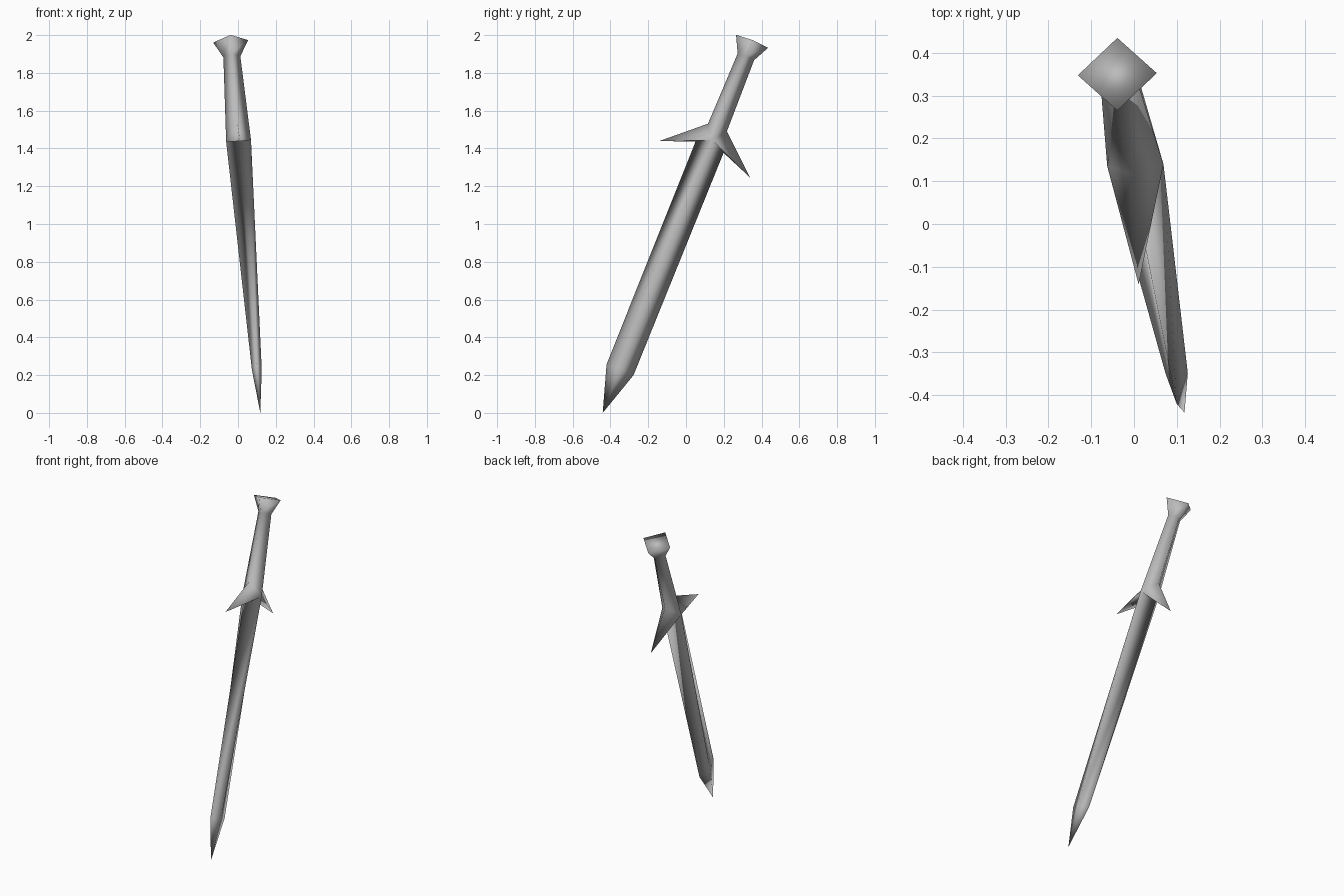
import bpy
import bmesh
from mathutils import Matrix, Vector

if "Cube" in bpy.data.objects:
    bpy.data.objects.remove(bpy.data.objects["Cube"], do_unlink=True)

# Sword frame: origin at the blade tip, long axis towards the pommel
tip = Vector((0.118, -0.441, 0.0))
axis = (Vector((-0.039, 0.35, 1.967)) - tip).normalized()
wide = Vector((0, axis.z, -axis.y)).normalized()   # across the blade
thick = wide.cross(axis)                           # through the blade
frame = Matrix((thick, wide, axis)).transposed()

bm = bmesh.new()


def point(t, w, s):
    return bm.verts.new(tip + frame @ Vector((t, w, s)))


def diamond(half_w, half_t, s, ridges=None):
    """Four-point ring; ridge points can be shared with another ring."""
    r = ridges or [point(half_t, 0, s), point(-half_t, 0, s)]
    return [r[0], point(0, half_w, s), r[1], point(0, -half_w, s)]


def bridge(lower, upper):
    for i in range(4):
        j = (i + 1) % 4
        bm.faces.new((lower[i], lower[j], upper[j], upper[i]))


def fan(ring, apex):
    for i in range(4):
        bm.faces.new((ring[i], ring[(i + 1) % 4], apex))


# Rings along the sword, with ridge points shared at the guard
ridges = [point(0.066, 0, 1.556), point(-0.066, 0, 1.556)]
shoulder = diamond(0.077, 0.026, 0.247)
blade_top = diamond(0.08, 0, 1.523, ridges)
grip_base = diamond(0.054, 0, 1.633, ridges)
neck = diamond(0.047, 0.045, 2.037)
rim = diamond(0.0915, 0.0925, 2.126)

# Blade and point
fan(shoulder, point(0, 0, 0))
bridge(shoulder, blade_top)

# Guard prongs swept towards the blade
for i, side in ((1, 1), (3, -1)):
    prong = [ridges[0], blade_top[i], ridges[1], grip_base[i]]
    fan(prong, point(0, side * 0.259, 1.451))

# Grip and flared pommel with a flat cap
bridge(grip_base, neck)
bridge(neck, rim)
bm.faces.new(rim)

bmesh.ops.recalc_face_normals(bm, faces=bm.faces)
for f in bm.faces:
    f.smooth = True
mesh = bpy.data.meshes.new("sword")
bm.to_mesh(mesh)
bm.free()

# Plain grey metal
metal = bpy.data.materials.new("grey_metal")
metal.use_nodes = True
colour = (0.5, 0.5, 0.5, 1)
metal.diffuse_color = colour
metal.node_tree.nodes["Principled BSDF"].inputs["Base Color"].default_value = colour
mesh.materials.append(metal)

sword = bpy.data.objects.new("sword", mesh)
bpy.context.collection.objects.link(sword)
